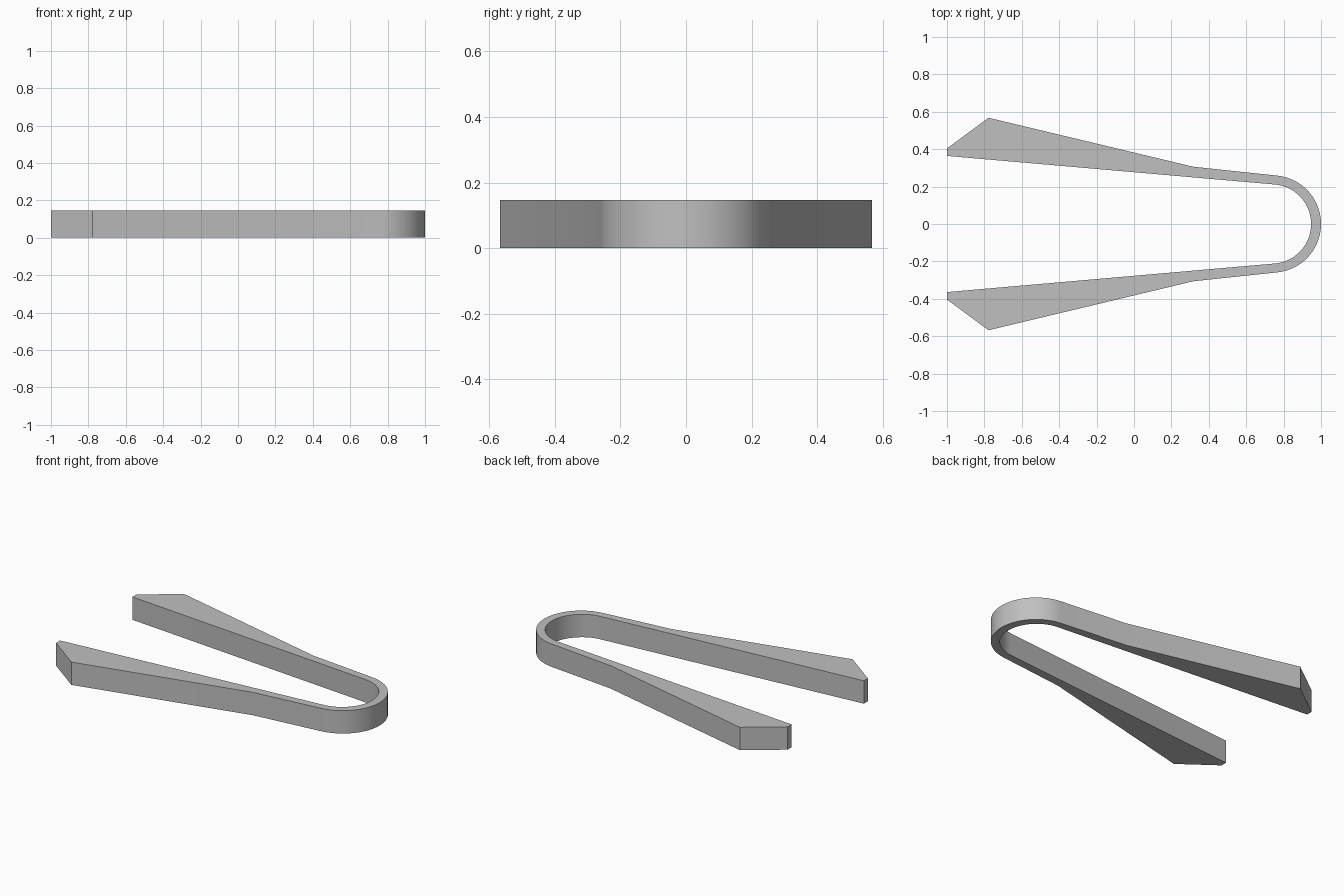
import bpy, bmesh, math

HEIGHT = 0.146
ARC_STEPS = 32

cube = bpy.data.objects.get("Cube")
if cube:
    bpy.data.objects.remove(cube, do_unlink=True)

grey = bpy.data.materials.new("plain grey")
grey.use_nodes = True
colour = (0.53, 0.53, 0.53, 1)
grey.diffuse_color = colour
grey.node_tree.nodes["Principled BSDF"].inputs["Base Color"].default_value = colour


def bend(centre, radius, limit):
    """Points of the round bend, from the +y side to the -y side."""
    angles = [math.radians(limit * (1 - 2 * i / ARC_STEPS)) for i in range(ARC_STEPS + 1)]
    return [(centre + radius * math.cos(a), radius * math.sin(a)) for a in angles]


def mirrored(points):
    return [(x, -y) for x, y in reversed(points)]


# Outline: widening arm with a slanted tip, round bend, mirrored arm
outer_arm = [(-1, 0.404), (-0.778, 0.568), (0.318, 0.306)]
inner_arm = [(-1, 0.364)]
outer = outer_arm + bend(0.74, 0.26, 84) + mirrored(outer_arm)
inner = inner_arm + bend(0.735, 0.212, 85) + mirrored(inner_arm)
outline = outer + inner[::-1]

# Extrude the outline into one solid spring clip
bm = bmesh.new()
base = bm.faces.new([bm.verts.new((x, y, 0)) for x, y in outline])
result = bmesh.ops.extrude_face_region(bm, geom=[base], use_keep_orig=True)
top_verts = [v for v in result["geom"] if isinstance(v, bmesh.types.BMVert)]
bmesh.ops.translate(bm, verts=top_verts, vec=(0, 0, HEIGHT))
bmesh.ops.recalc_face_normals(bm, faces=bm.faces)

mesh = bpy.data.meshes.new("spring_tongs")
bm.to_mesh(mesh)
bm.free()
mesh.materials.append(grey)
tongs = bpy.data.objects.new("spring_tongs", mesh)
bpy.context.collection.objects.link(tongs)

# Smooth bend, crisp rims and tips
bpy.ops.object.select_all(action="DESELECT")
tongs.select_set(True)
bpy.context.view_layer.objects.active = tongs
bpy.ops.object.shade_smooth_by_angle(angle=math.radians(20))
